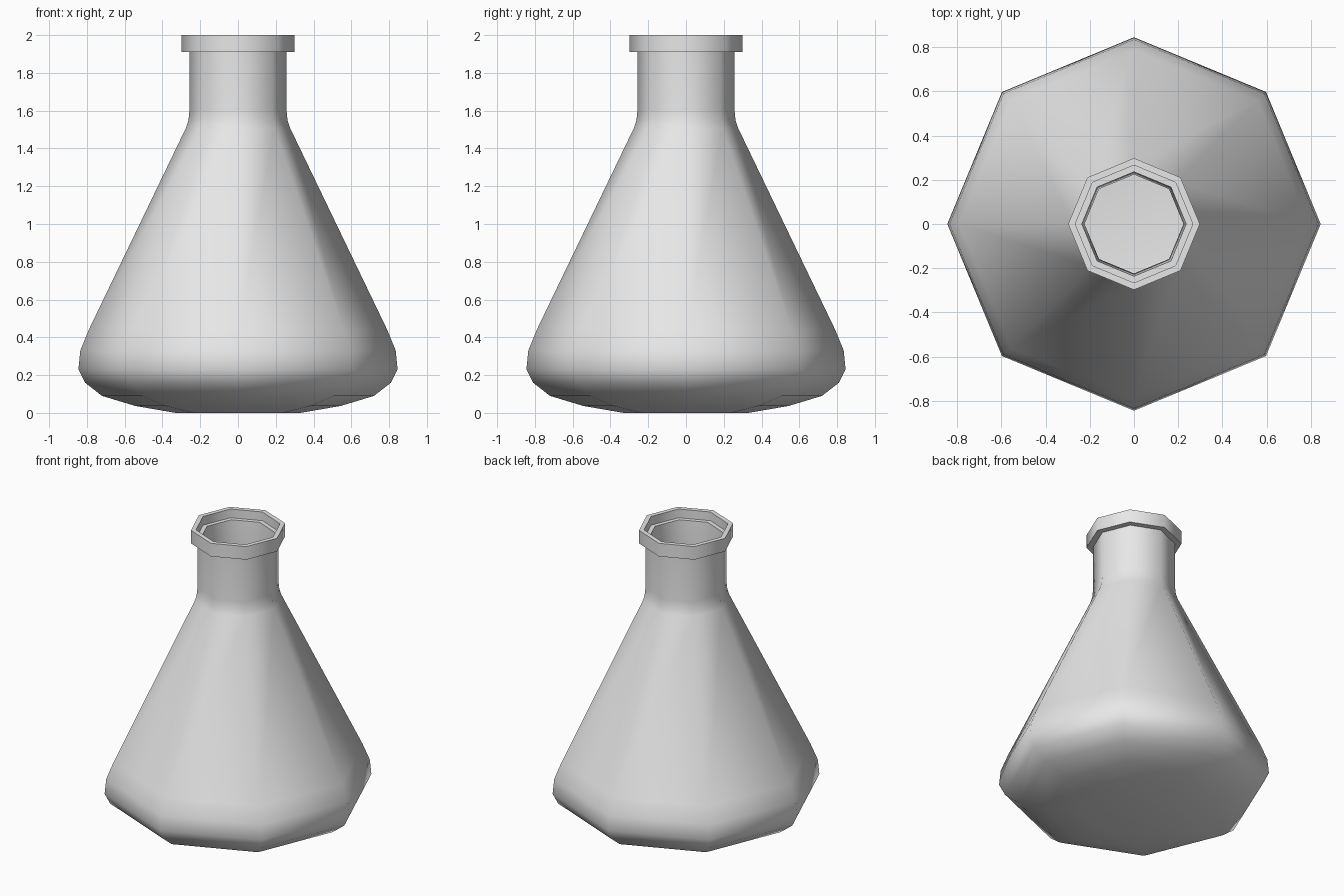
import bpy, bmesh, math

if "Cube" in bpy.data.objects:
    bpy.data.objects.remove(bpy.data.objects["Cube"])

SIDES = 8

glass = bpy.data.materials.new("pale_grey_glass")
glass.diffuse_color = (0.8, 0.8, 0.8, 1)
glass.use_nodes = True
glass.node_tree.nodes["Principled BSDF"].inputs["Base Color"].default_value = glass.diffuse_color


def lathe(name, profile, sides):
    """Spin a closed (radius, z) profile around z; both ends are capped."""
    bm = bmesh.new()
    rings = []
    for r, z in profile:
        rings.append([bm.verts.new((r * math.cos(2 * math.pi * i / sides),
                                    r * math.sin(2 * math.pi * i / sides), z))
                      for i in range(sides)])
    for a, b in zip(rings, rings[1:]):
        for i in range(sides):
            j = (i + 1) % sides
            bm.faces.new((a[i], a[j], b[j], b[i]))
    bm.faces.new(rings[0][::-1])   # outside base
    bm.faces.new(rings[-1])        # inside floor
    bmesh.ops.recalc_face_normals(bm, faces=bm.faces)
    mesh = bpy.data.meshes.new(name)
    bm.to_mesh(mesh)
    bm.free()
    obj = bpy.data.objects.new(name, mesh)
    bpy.context.collection.objects.link(obj)
    mesh.materials.append(glass)
    bpy.context.view_layer.objects.active = obj
    obj.select_set(True)
    bpy.ops.object.shade_smooth_by_angle(angle=math.radians(50))
    return obj


# Outer wall: rounded base, cone, neck, collar
outer = [(0.33, 0.0), (0.545, 0.037), (0.72, 0.09), (0.81, 0.16),
         (0.845, 0.23), (0.835, 0.33), (0.79, 0.44),
         (0.275, 1.51), (0.262, 1.55), (0.257, 1.60),
         (0.257, 1.91), (0.298, 1.91), (0.298, 2.0)]

# Inner wall: collar ledge, neck, cone, floor
inner = [(0.266, 2.0), (0.266, 1.94), (0.236, 1.94),
         (0.224, 1.60), (0.229, 1.55), (0.243, 1.50),
         (0.757, 0.43), (0.80, 0.325), (0.81, 0.24), (0.785, 0.18),
         (0.705, 0.12), (0.535, 0.068), (0.325, 0.032)]

lathe("conical_flask", outer + inner, SIDES)
